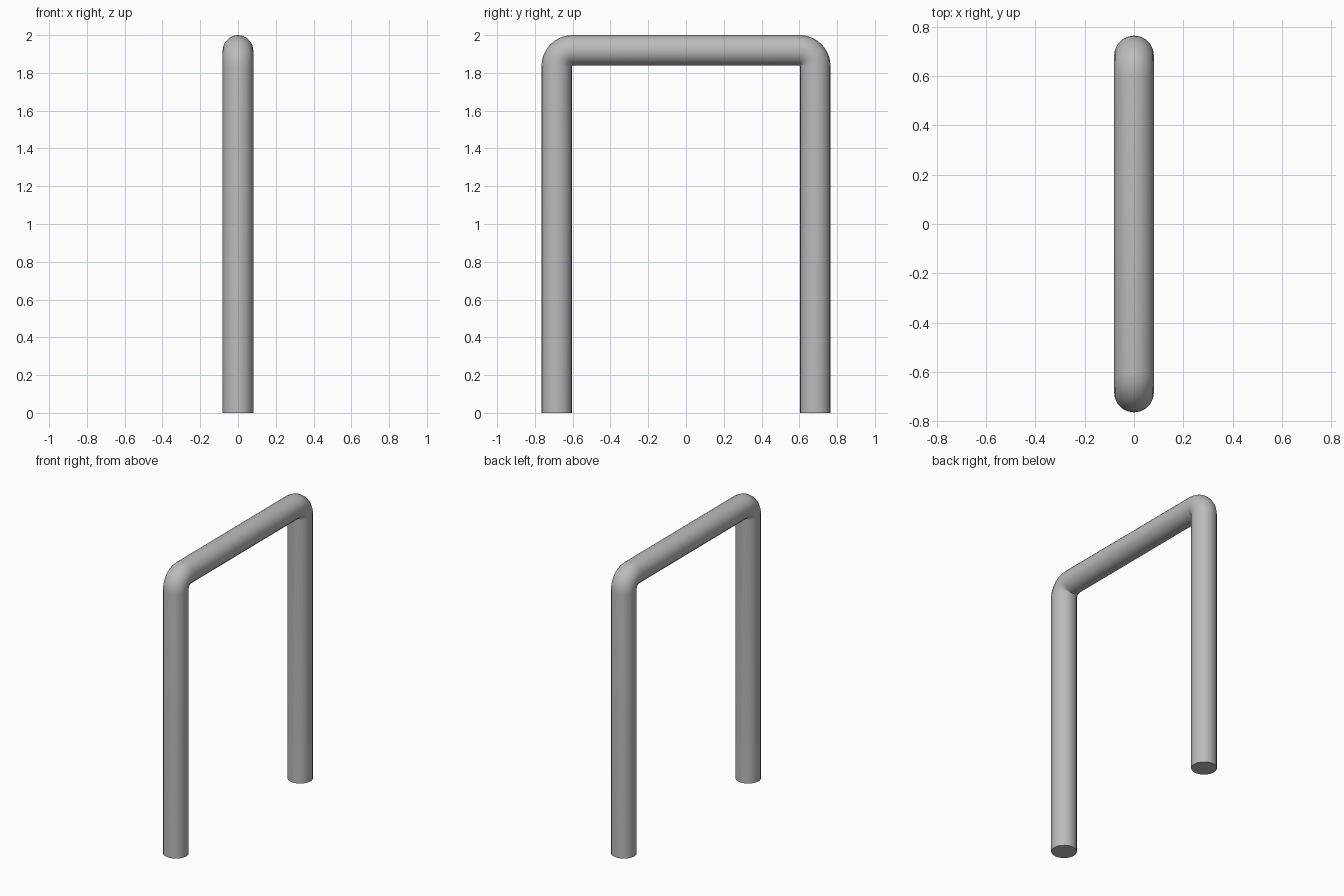
import bpy, bmesh, math
from mathutils import Vector

cube = bpy.data.objects.get("Cube")
if cube:
    bpy.data.objects.remove(cube, do_unlink=True)

RADIUS = 0.081      # pipe radius
BEND = 0.083        # centreline radius of the bends
HALF = 0.765        # half the overall width
HEIGHT = 2.0
SIDES = 20
STEPS = 10

# Single grey metal
grey = bpy.data.materials.new("grey metal")
grey.use_nodes = True
colour = (0.5, 0.5, 0.5, 1)
grey.diffuse_color = colour
grey.node_tree.nodes["Principled BSDF"].inputs["Base Color"].default_value = colour

# Centreline as (position, outward direction) stations: leg, bend, bar, bend, leg
leg_y = HALF - RADIUS
centre_y = leg_y - BEND
centre_z = HEIGHT - RADIUS - BEND
stations = [(Vector((0, leg_y, 0)), Vector((0, 1, 0)))]
for side in (1, -1):
    for i in range(STEPS + 1):
        k = i if side == 1 else STEPS - i
        a = math.pi / 2 * k / STEPS
        out = Vector((0, side * math.cos(a), math.sin(a)))
        stations.append((Vector((0, side * centre_y, centre_z)) + out * BEND, out))
stations.append((Vector((0, -leg_y, 0)), Vector((0, -1, 0))))

# Sweep a round section along the centreline
bm = bmesh.new()
across = Vector((1, 0, 0))
rings = []
for pos, out in stations:
    ring = []
    for s in range(SIDES):
        t = math.tau * s / SIDES
        ring.append(bm.verts.new(pos + RADIUS * (across * math.cos(t) + out * math.sin(t))))
    rings.append(ring)
for a, b in zip(rings, rings[1:]):
    for s in range(SIDES):
        n = (s + 1) % SIDES
        bm.faces.new((a[s], a[n], b[n], b[s]))

# Flat closed feet
bm.faces.new(rings[0])
bm.faces.new(rings[-1])
bmesh.ops.recalc_face_normals(bm, faces=bm.faces)

mesh = bpy.data.meshes.new("pipe_arch")
bm.to_mesh(mesh)
bm.free()
mesh.materials.append(grey)
arch = bpy.data.objects.new("pipe_arch", mesh)
bpy.context.collection.objects.link(arch)

# Smooth pipe with crisp foot edges
bpy.ops.object.select_all(action="DESELECT")
arch.select_set(True)
bpy.context.view_layer.objects.active = arch
bpy.ops.object.shade_smooth_by_angle(angle=math.radians(40))
